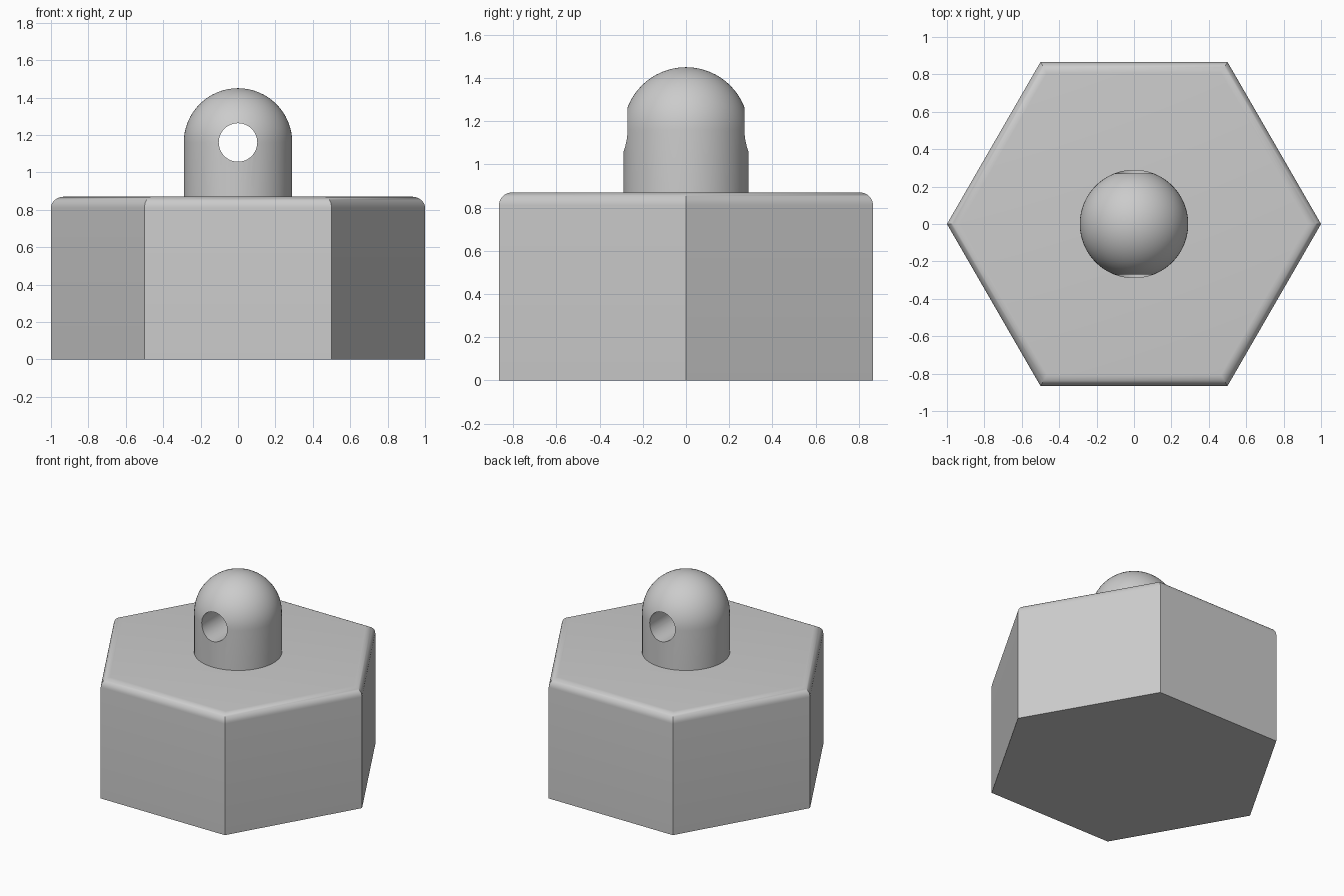
import bpy, bmesh, math

if "Cube" in bpy.data.objects:
    bpy.data.objects.remove(bpy.data.objects["Cube"])

grey = bpy.data.materials.new("plain_grey")
grey.diffuse_color = (0.6, 0.6, 0.6, 1)
grey.use_nodes = True
grey.node_tree.nodes["Principled BSDF"].inputs["Base Color"].default_value = grey.diffuse_color


def lathe(name, profile, sides):
    """Solid from (radius, z) rings, closed at both ends; radius 0 makes a pole."""
    bm = bmesh.new()
    rings = []
    for r, z in profile:
        count = sides if r > 1e-6 else 1
        rings.append([bm.verts.new((r * math.cos(math.tau * i / sides),
                                    r * math.sin(math.tau * i / sides), z))
                      for i in range(count)])
    for low, high in zip(rings, rings[1:]):
        for i in range(sides):
            j = (i + 1) % sides
            if len(high) == 1:
                bm.faces.new((low[i], low[j], high[0]))
            else:
                bm.faces.new((low[i], low[j], high[j], high[i]))
    bm.faces.new(rings[0][::-1])
    if len(rings[-1]) > 1:
        bm.faces.new(rings[-1])
    mesh = bpy.data.meshes.new(name)
    bm.to_mesh(mesh)
    bm.free()
    mesh.materials.append(grey)
    obj = bpy.data.objects.new(name, mesh)
    bpy.context.collection.objects.link(obj)
    return obj


def select(obj):
    bpy.ops.object.select_all(action='DESELECT')
    obj.select_set(True)
    bpy.context.view_layer.objects.active = obj


def arc(steps):
    return [math.pi / 2 * i / steps for i in range(steps + 1)]


# Hexagonal weight with a rounded, mitred top rim
HEIGHT, FILLET = 0.87, 0.06
rim = [(1 - FILLET / math.cos(math.pi / 6) * (1 - math.cos(a)),
        HEIGHT - FILLET + FILLET * math.sin(a)) for a in arc(8)]
body = lathe("hex_body", [(1, 0)] + rim, 6)

# Domed knob, sunk slightly into the body
RADIUS, CENTRE = 0.29, 1.16
dome = [(RADIUS * math.cos(a), CENTRE + RADIUS * math.sin(a)) for a in arc(16)]
knob = lathe("domed_knob", [(RADIUS, HEIGHT - 0.03)] + dome, 64)

# Cord hole drilled from front to back
drill = lathe("hole_cutter", [(0.103, -0.5), (0.103, 0.5)], 48)
drill.rotation_euler.x = math.pi / 2
drill.location.z = CENTRE
drill.hide_render = True
cut = knob.modifiers.new("cord_hole", 'BOOLEAN')
cut.operation, cut.solver, cut.object = 'DIFFERENCE', 'EXACT', drill
select(knob)
bpy.ops.object.modifier_apply(modifier=cut.name)
bpy.data.objects.remove(drill)

for part in (body, knob):
    select(part)
    bpy.ops.object.shade_smooth_by_angle(angle=math.radians(30))
